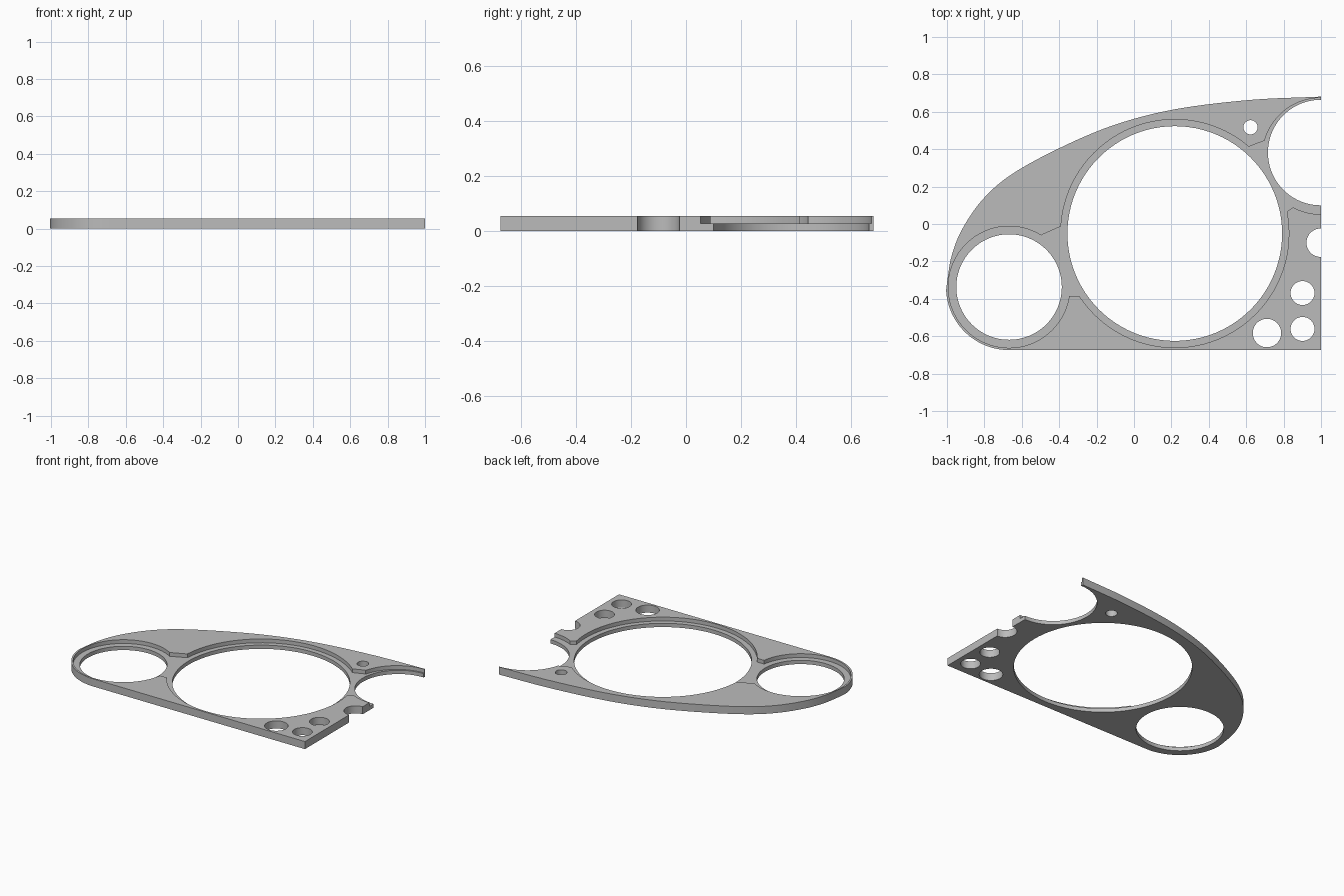
import bpy, bmesh, math
from mathutils import Vector

cube = bpy.data.objects.get("Cube")
if cube:
    bpy.data.objects.remove(cube, do_unlink=True)

THICK, FLOOR, EDGE = 0.054, 0.027, -0.674

grey = bpy.data.materials.new("panel grey")
grey.use_nodes = True
colour = (0.5, 0.5, 0.5, 1)
grey.diffuse_color = colour
grey.node_tree.nodes["Principled BSDF"].inputs["Base Color"].default_value = colour


def prism(name, points, z0, z1):
    """Extrude a flat outline between two heights."""
    bm = bmesh.new()
    face = bm.faces.new([bm.verts.new((x, y, z0)) for x, y in points])
    top = bmesh.ops.extrude_face_region(bm, geom=[face])["geom"]
    bmesh.ops.translate(bm, vec=(0, 0, z1 - z0),
                        verts=[v for v in top if isinstance(v, bmesh.types.BMVert)])
    bmesh.ops.recalc_face_normals(bm, faces=bm.faces)
    mesh = bpy.data.meshes.new(name)
    bm.to_mesh(mesh)
    bm.free()
    mesh.materials.append(grey)
    obj = bpy.data.objects.new(name, mesh)
    bpy.context.collection.objects.link(obj)
    return obj


def arc(centre, r, start=0, end=360, steps=96):
    angles = [math.radians(start + (end - start) * i / steps) for i in range(steps)]
    return [(centre[0] + r * math.cos(a), centre[1] + r * math.sin(a)) for a in angles]


def spline(points, steps=8):
    """Smooth curve through the points."""
    p = [Vector(q) for q in points]
    p = [2 * p[0] - p[1]] + p + [2 * p[-1] - p[-2]]
    out = []
    for a, b, c, d in zip(p, p[1:], p[2:], p[3:]):
        for i in range(steps):
            t = i / steps
            out.append(tuple(0.5 * (2 * b + (c - a) * t + (2 * a - 5 * b + 4 * c - d) * t * t
                                    + (3 * b - a - 3 * c + d) * t ** 3)))
    return out + [tuple(points[-1])]


def cut(target, points, z0):
    cutter = prism("cutter", points, z0, 0.2)
    cutter.hide_render = True
    mod = target.modifiers.new("cut", 'BOOLEAN')
    mod.operation, mod.solver, mod.object = 'DIFFERENCE', 'EXACT', cutter
    bpy.context.view_layer.objects.active = target
    bpy.ops.object.modifier_apply(modifier=mod.name)
    bpy.data.objects.remove(cutter, do_unlink=True)


# Panel: straight base and right edge, round left end, swept upper edge
small, big, side = (-0.668, -0.337), (0.218, -0.051), (0.998, 0.382)
sweep = [(1, 0.681), (0.618, 0.663), (0.217, 0.613), (-0.104, 0.53), (-0.398, 0.406),
         (-0.655, 0.265), (-0.81, 0.13), (-0.92, -0.03), (-0.975, -0.17), (-0.998, -0.30)]
outline = spline(sweep) + arc(small, 0.337, 183, 270, 28) + [(small[0], EDGE), (1, EDGE)]
panel = prism("instrument_panel", outline, 0, THICK)

# Stepped recess: three discs joined by two bridges
recesses = [arc(small, 0.325), arc(big, 0.61), arc((0.998, 0.363), 0.311),
            [(-0.495, -0.059), (-0.388, -0.011), big, (-0.291, -0.385), (-0.35, -0.385), small],
            [(0.618, 0.415), (0.693, 0.444), side, (0.853, 0.091), (0.815, 0.064), big]]
for shape in recesses:
    cut(panel, shape, FLOOR)

# Through holes: gauge openings, then the small switch holes
holes = [(small, 0.282), (big, 0.574), (side, 0.282), ((0.623, 0.517), 0.038),
         ((0.998, -0.1), 0.076), ((0.901, -0.369), 0.064), ((0.901, -0.561), 0.064),
         ((0.711, -0.583), 0.076)]
for centre, r in holes:
    cut(panel, arc(centre, r), -0.1)

bpy.ops.object.select_all(action='DESELECT')
panel.select_set(True)
bpy.context.view_layer.objects.active = panel
bpy.ops.object.shade_smooth_by_angle(angle=math.radians(30))
